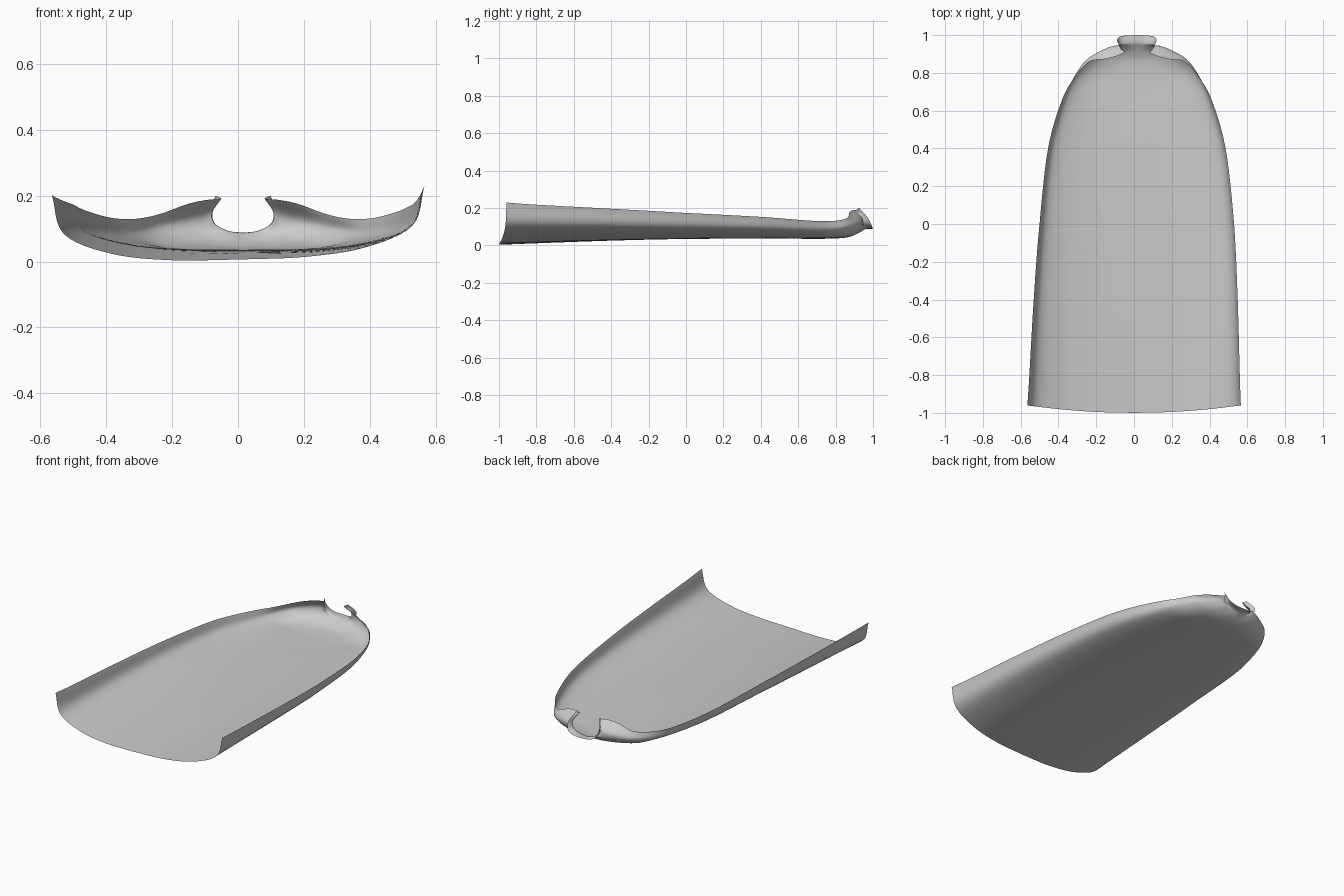
import bpy
import bmesh
from mathutils import Vector

cube = bpy.data.objects.get("Cube")
if cube:
    bpy.data.objects.remove(cube, do_unlink=True)

STEPS = 6  # subdivisions between control points


def smooth_path(points, steps=STEPS):
    """Sample a Catmull-Rom curve that passes through all points."""
    padded = [points[0] * 2 - points[1]] + points + [points[-1] * 2 - points[-2]]
    path = []
    for a, b, c, d in zip(padded, padded[1:], padded[2:], padded[3:]):
        for i in range(steps):
            t = i / steps
            path.append(b + (c - a) * (t / 2)
                        + (a * 2 - b * 5 + c * 4 - d) * (t * t / 2)
                        + (b * 3 - a - c * 3 + d) * (t ** 3 / 2))
    return path + [points[-1]]


# Body stations: y, half width, floor height, rim height
body = [(-1, .565, .006, .215), (-.8, .557, .013, .206), (-.4, .54, .026, .19),
        (0, .515, .034, .173), (.4, .47, .036, .152), (.66, .395, .035, .132)]
# Half cross-section from the centre line to the rim, as fractions
section = [(0, 0), (.36, .015), (.68, .13), (.935, .43), (1, 1)]


def body_row(y, width, floor, rim):
    hem = .04 if y == -1 else 0
    return [Vector((width * u, y + hem * u * u, floor + (rim - floor) * v))
            for u, v in section]


# Shoulders curl over the top and close in on the open collar
shoulders = [
    [(0, .78, .036), (.13, .78, .037), (.25, .79, .047), (.322, .787, .085), (.322, .785, .13)],
    [(0, .86, .042), (.1, .863, .045), (.2, .875, .064), (.262, .873, .1), (.25, .86, .145)],
    [(0, .9, .055), (.08, .91, .061), (.14, .925, .085), (.18, .92, .125), (.17, .873, .174)],
    [(0, .935, .072), (.05, .937, .08), (.1, .945, .1), (.12, .938, .14), (.11, .888, .187)],
]
collar = [
    [(0, .96, .086), (.045, .958, .093), (.085, .95, .115), (.092, .94, .15), (.066, .91, .19)],
    [(0, 1, .088), (.05, .998, .091), (.09, .992, .108), (.104, .97, .15), (.083, .925, .2)],
]
rows = [body_row(*s) for s in body]
rows += [[Vector(p) for p in row] for row in shoulders + collar]

# Loft in both directions
lengthwise = [smooth_path(list(line)) for line in zip(*rows)]
grid = [smooth_path(list(row)) for row in zip(*lengthwise)]


def place(point, side):
    """Mirror a point, with the slight lean of the real outline."""
    front = min(1, max(0, -point.y))
    x = side * point.x + .015 * (1 - front)
    return x, point.y, max(0, point.z + .025 * side * point.x * front)


bm = bmesh.new()
verts = []
for row in grid:
    left = [bm.verts.new(place(p, -1)) for p in reversed(row[1:])]
    right = [bm.verts.new(place(p, 1)) for p in row]
    verts.append(left + right)
for lower, upper in zip(verts, verts[1:]):
    for i in range(len(lower) - 1):
        bm.faces.new((lower[i], lower[i + 1], upper[i + 1], upper[i]))

mesh = bpy.data.meshes.new("curved_shell")
bm.to_mesh(mesh)
bm.free()
shell = bpy.data.objects.new("curved_shell", mesh)
bpy.context.collection.objects.link(shell)

# Single plain grey
grey = bpy.data.materials.new("plain_grey")
grey.use_nodes = True
colour = (.6, .6, .6, 1)
grey.diffuse_color = colour
grey.node_tree.nodes["Principled BSDF"].inputs["Base Color"].default_value = colour
mesh.materials.append(grey)

bpy.context.view_layer.objects.active = shell
shell.select_set(True)
bpy.ops.object.shade_smooth_by_angle()
